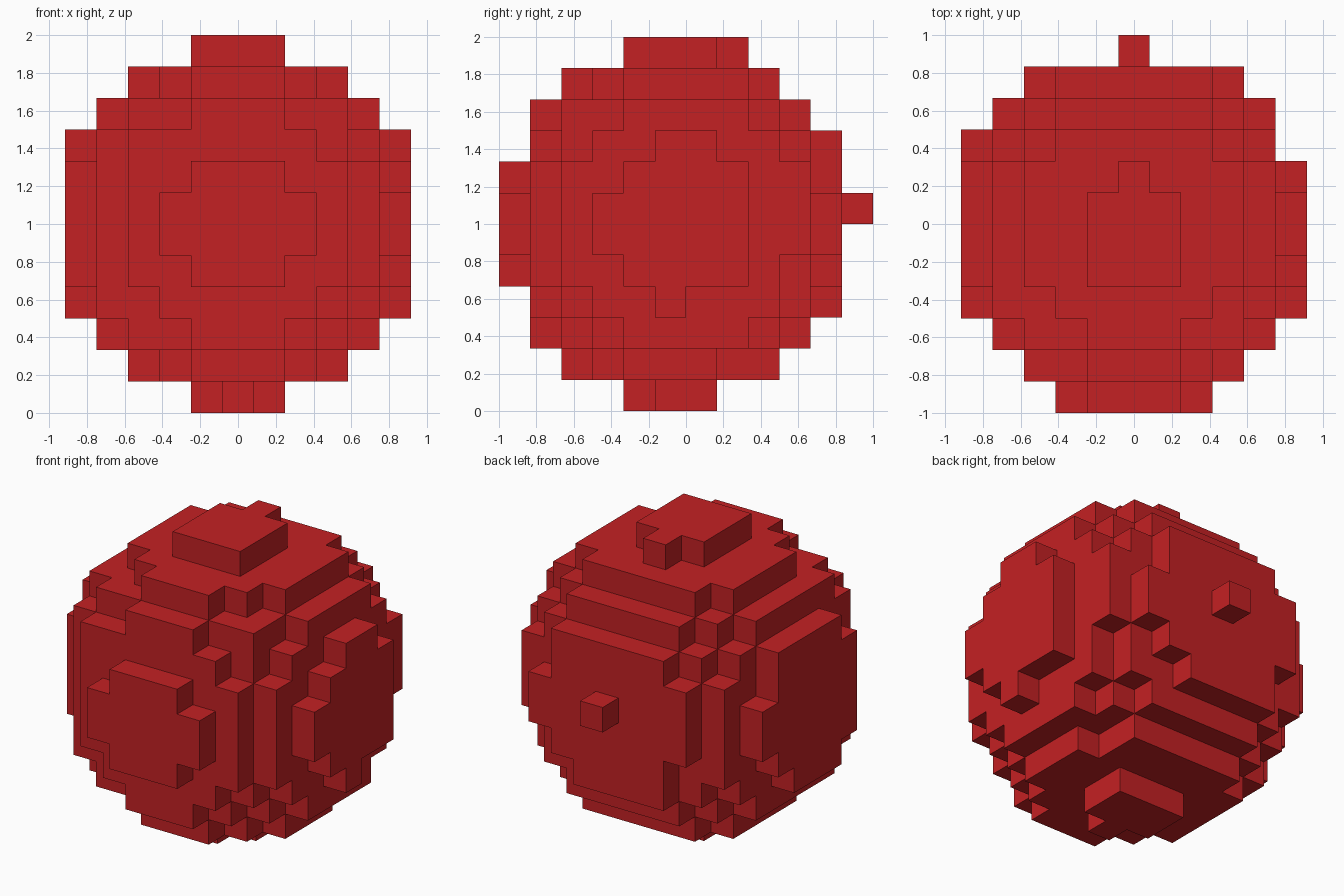
import bpy
import bmesh
from mathutils import Vector

if "Cube" in bpy.data.objects:
    bpy.data.objects.remove(bpy.data.objects["Cube"], do_unlink=True)

# Grid of cubes, and the slightly off-grid ball that fills it
SIZE = 1 / 6
COUNTS = (11, 12, 12)
CENTRE = Vector((4.89, 5.28, 5.55))
RADIUS_SQUARED = 32.983

red = bpy.data.materials.new("red")
red.use_nodes = True
colour = (0.55, 0.015, 0.017, 1)
red.diffuse_color = colour
red.node_tree.nodes["Principled BSDF"].inputs["Base Color"].default_value = colour

filled = {
    (i, j, k)
    for i in range(COUNTS[0])
    for j in range(COUNTS[1])
    for k in range(COUNTS[2])
    if (Vector((i, j, k)) - CENTRE).length_squared <= RADIUS_SQUARED
}


def place(corner):
    """Turn a grid corner into a position, centred and standing on the floor."""
    x, y, z = corner
    return Vector((x - COUNTS[0] / 2, y - COUNTS[1] / 2, z)) * SIZE


# Outer skin: one square wherever a filled cell meets an empty one
bm = bmesh.new()
corners = {}


def vert(corner):
    if corner not in corners:
        corners[corner] = bm.verts.new(place(corner))
    return corners[corner]


for cell in sorted(filled):
    for axis in range(3):
        u, v = (axis + 1) % 3, (axis + 2) % 3
        for side in (0, 1):
            neighbour = list(cell)
            neighbour[axis] += 2 * side - 1
            if tuple(neighbour) in filled:
                continue
            ring = []
            for du, dv in ((0, 0), (1, 0), (1, 1), (0, 1)):
                corner = list(cell)
                corner[axis] += side
                corner[u] += du
                corner[v] += dv
                ring.append(vert(tuple(corner)))
            bm.faces.new(ring if side else ring[::-1])

# Merge the flat areas into single faces
bmesh.ops.dissolve_limit(bm, angle_limit=0.01, verts=bm.verts[:], edges=bm.edges[:])

mesh = bpy.data.meshes.new("blocky_ball")
bm.to_mesh(mesh)
bm.free()
mesh.materials.append(red)
ball = bpy.data.objects.new("blocky_ball", mesh)
bpy.context.collection.objects.link(ball)
